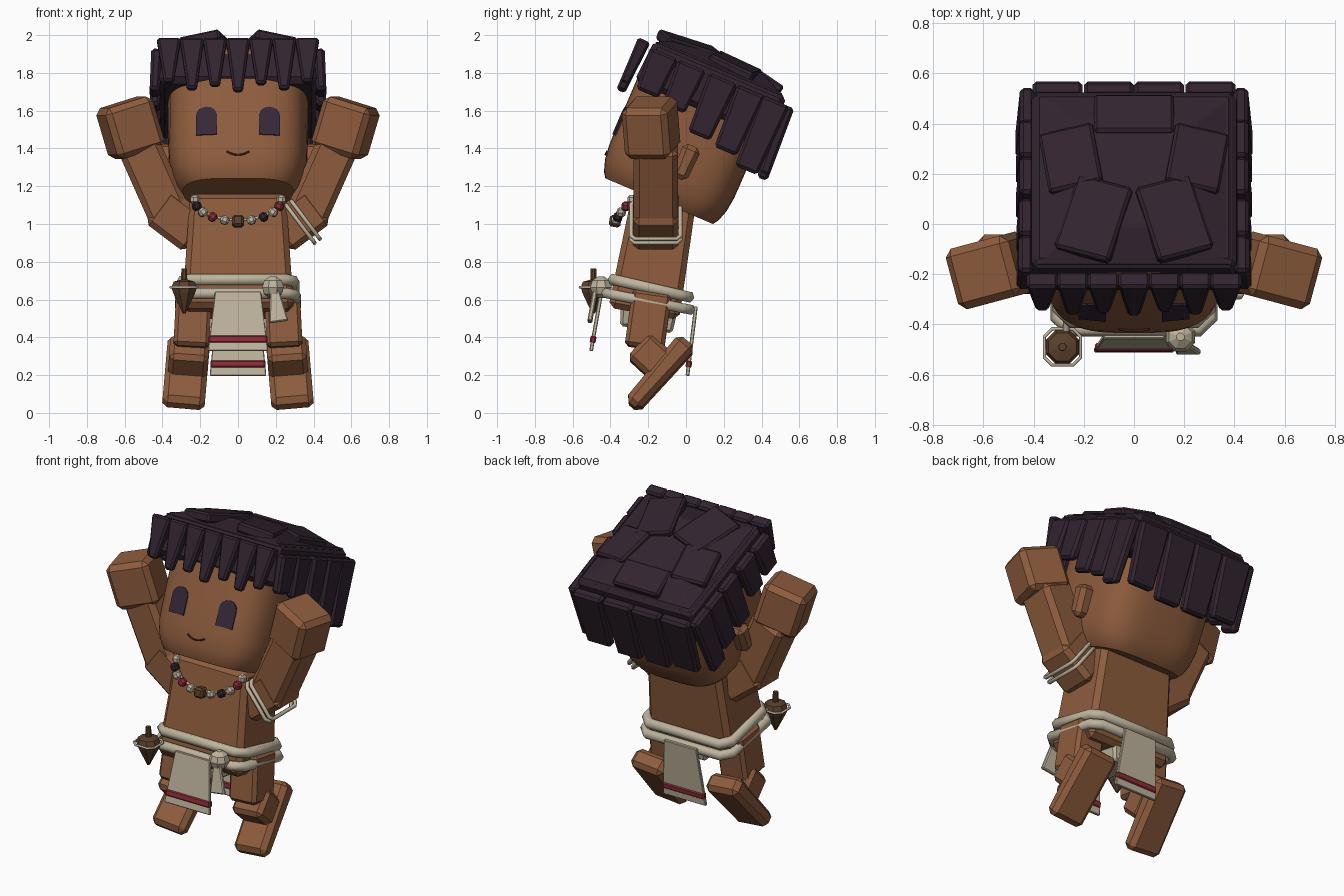
import bpy, bmesh, math
from math import cos, sin, pi, radians
from mathutils import Matrix, Euler, Vector

cube = bpy.data.objects.get("Cube")
if cube:
    bpy.data.objects.remove(cube, do_unlink=True)


def material(name, rgb):
    m = bpy.data.materials.new(name)
    m.use_nodes = True
    m.diffuse_color = (*rgb, 1)
    m.node_tree.nodes["Principled BSDF"].inputs["Base Color"].default_value = (*rgb, 1)
    return m


SKIN = material("brown skin", (0.27, 0.108, 0.047))
HAIR = material("dark plum hair", (0.031, 0.017, 0.029))
EYE = material("plum eye", (0.036, 0.021, 0.04))
MOUTH = material("dark mouth", (0.06, 0.02, 0.012))
CREAM = material("cream cloth", (0.52, 0.46, 0.34))
RED = material("red trim", (0.27, 0.025, 0.04))
WOOD = material("dark wood", (0.105, 0.052, 0.025))


def frame(loc, rot=(0, 0, 0)):
    return Matrix.Translation(loc) @ Euler([radians(a) for a in rot]).to_matrix().to_4x4()


WORLD = Matrix.Identity(4)
HEAD = frame((0, 0.01, 1.48), (-23, 0, 0))


def add(name, data, mat, matrix):
    ob = bpy.data.objects.new(name, data)
    bpy.context.collection.objects.link(ob)
    data.materials.append(mat)
    ob.matrix_world = matrix
    return ob


def mesh_from(bm, name):
    bmesh.ops.recalc_face_normals(bm, faces=bm.faces)
    me = bpy.data.meshes.new(name)
    bm.to_mesh(me)
    bm.free()
    return me


def block(name, mat, size, loc, rot=(0, 0, 0), top=(1, 1), foot=(1, 1), bevel=0.02, base=WORLD):
    """Chamfered box whose top and foot can be narrowed."""
    bm = bmesh.new()
    bmesh.ops.create_cube(bm, size=1)
    for v in bm.verts:
        s = top if v.co.z > 0 else foot
        v.co = Vector((v.co.x * size[0] * s[0], v.co.y * size[1] * s[1], v.co.z * size[2]))
    if bevel:
        bmesh.ops.bevel(bm, geom=bm.edges[:], offset=bevel, segments=1, affect='EDGES')
    return add(name, mesh_from(bm, name), mat, base @ frame(loc, rot))


def loft(name, mat, rings, loc, sides=8, power=2, base=WORLD, smooth=False):
    """Stacked rounded sections given as (height, half width, half depth)."""
    bm = bmesh.new()
    loops = []
    for z, hx, hy in rings:
        loop = []
        for i in range(sides):
            a = 2 * pi * (i + 0.5) / sides
            c, s = cos(a), sin(a)
            loop.append(bm.verts.new((math.copysign(abs(c) ** (2 / power), c) * hx,
                                      math.copysign(abs(s) ** (2 / power), s) * hy, z)))
        loops.append(loop)
    for lo, hi in zip(loops, loops[1:]):
        for i in range(sides):
            j = (i + 1) % sides
            bm.faces.new((lo[i], lo[j], hi[j], hi[i]))
    bm.faces.new(loops[0])
    bm.faces.new(loops[-1])
    me = mesh_from(bm, name)
    if smooth:
        me.polygons.foreach_set("use_smooth", [True] * len(me.polygons))
        me.set_sharp_from_angle(angle=radians(40))
    return add(name, me, mat, base @ frame(loc))


def cord(name, mat, points, radius, matrix, closed=True):
    cu = bpy.data.curves.new(name, 'CURVE')
    cu.dimensions = '3D'
    cu.bevel_depth = radius
    cu.bevel_resolution = 1
    cu.use_fill_caps = True
    sp = cu.splines.new('POLY')
    sp.points.add(len(points) - 1)
    for p, co in zip(sp.points, points):
        p.co = (*co, 1)
    sp.use_cyclic_u = closed
    return add(name, cu, mat, matrix)


def ring(name, hx, hy, cut, radius, matrix, mat=CREAM):
    """Rectangular rope loop with cut corners."""
    corner = [(hx, hy - cut), (hx - cut, hy)]
    pts = corner + [(-x, y) for x, y in reversed(corner)]
    pts += [(-x, -y) for x, y in pts]
    return cord(name, mat, [(x, y, 0) for x, y in pts], radius, matrix)


# Head, with flat underside
loft("head", SKIN, [(-0.39, 0.30, 0.31), (-0.36, 0.325, 0.33), (-0.30, 0.35, 0.35),
                    (-0.22, 0.365, 0.36), (-0.05, 0.37, 0.362), (0.33, 0.37, 0.36)],
     (0, 0, 0), sides=48, power=3.6, base=HEAD, smooth=True)

# Face details
for side, s in (("left", 1), ("right", -1)):
    bm = bmesh.new()
    arch = [(-0.055, -0.08), (0.055, -0.08)]
    arch += [(0.055 * cos(pi * i / 8), 0.03 + 0.05 * sin(pi * i / 8)) for i in range(9)]
    face = bm.faces.new([bm.verts.new((x, 0, z)) for x, z in arch])
    out = bmesh.ops.extrude_face_region(bm, geom=[face])
    moved = [v for v in out["geom"] if isinstance(v, bmesh.types.BMVert)]
    bmesh.ops.translate(bm, verts=moved, vec=(0, 0.009, 0))
    add(side + "_eye", mesh_from(bm, "eye"), EYE, HEAD @ frame((s * 0.167, -0.361, -0.08), (0, 0, s * 6)))
    block(side + "_ear", SKIN, (0.11, 0.12, 0.19), (s * 0.385, 0.05, -0.146), top=(1, 0.85),
          foot=(0.8, 0.7), bevel=0.025, base=HEAD)
smile = [(0.06 * t / 4, -0.357, -0.275 + 0.02 * (t / 4) ** 2) for t in range(-4, 5)]
cord("mouth", MOUTH, smile, 0.005, HEAD, closed=False)

# Hair cap and crown
block("hair_cap", HAIR, (0.84, 0.79, 0.25), (0, 0.025, 0.265), top=(0.97, 0.96), bevel=0.03, base=HEAD)
block("hair_crown", HAIR, (0.80, 0.75, 0.07), (0, 0.02, 0.41), top=(0.6, 0.6), bevel=0.01, base=HEAD)
block("back_crown_lock", HAIR, (0.32, 0.18, 0.06), (0, 0.28, 0.415), (-11, 0, 0), bevel=0.012, base=HEAD)
for s in (1, -1):
    block("side_crown_lock", HAIR, (0.22, 0.26, 0.06), (s * 0.25, 0.09, 0.42), (-2, s * 10, s * -10),
          bevel=0.012, base=HEAD)
    block("front_crown_lock", HAIR, (0.23, 0.32, 0.06), (s * 0.16, -0.17, 0.425), (5, s * 5, s * 18),
          bevel=0.012, base=HEAD)

# Fringe, side and back locks
for i in range(7):
    length = (0.25, 0.29, 0.27, 0.30, 0.26, 0.29, 0.25)[i]
    block("fringe_lock", HAIR, (0.127, 0.07, length), (0.122 * (i - 3), -0.41, 0.365 - length / 2),
          (-2, 0, 0), foot=(0.4, 0.7), bevel=0.012, base=HEAD)
for s in (1, -1):
    for y, low in ((-0.28, 0.11), (-0.12, 0.09), (0.06, 0.01), (0.22, -0.01), (0.36, -0.06)):
        length = 0.34 - low
        block("side_lock", HAIR, (0.06, 0.16, length), (s * 0.435, y, low + length / 2),
              (0, s * -3, 0), foot=(0.9, 0.8), bevel=0.015, base=HEAD)
    for x, low in ((0.1, -0.07), (0.305, -0.04)):
        length = 0.34 - low
        block("back_lock", HAIR, (0.20, 0.065, length), (s * x, 0.445, low + length / 2),
              (3, 0, 0), foot=(0.85, 0.9), bevel=0.015, base=HEAD)

# Torso and limbs
block("torso", SKIN, (0.59, 0.38, 0.62), (0, -0.17, 0.83), (-10, 0, 0), top=(0.86, 0.9), bevel=0.03)
for side, s in (("left", 1), ("right", -1)):
    block(side + "_upper_arm", SKIN, (0.23, 0.24, 0.27), (s * 0.32, -0.16, 1.02), (0, s * 53, 0), bevel=0.03)
    block(side + "_forearm", SKIN, (0.225, 0.235, 0.46), (s * 0.44, -0.16, 1.22), (0, s * 24, 0), bevel=0.03)
    block(side + "_hand", SKIN, (0.27, 0.25, 0.28), (s * 0.57, -0.185, 1.51), (0, s * 17, s * -15), bevel=0.03)
    block(side + "_thigh", SKIN, (0.19, 0.21, 0.30), (s * 0.24, -0.20, 0.49), (-8, s * -3, 0), bevel=0.02)
    block(side + "_ankle", SKIN, (0.21, 0.17, 0.18), (s * 0.26, -0.19, 0.30), (-43, s * -4, 0), bevel=0.025)
    block(side + "_foot", SKIN, (0.225, 0.12, 0.45), (s * 0.275, -0.14, 0.205), (-41, s * -5, 0),
          foot=(1, 0.8), bevel=0.028)

# Arm cords on the left elbow
for k in (0, 0.035):
    ring("arm_cord", 0.125, 0.13, 0.02, 0.012, frame((0.33 + k * 0.8, -0.16, 1.0 + k * 0.6), (0, 53, 0)))

# Necklace beads on a cord
cord("necklace_cord", CREAM, [(0.23 * sin(t * pi / 10), -0.36 + 0.09 * abs(t / 5) ** 2,
                             1.13 - 0.11 * cos(t * pi / 10)) for t in range(-5, 6)], 0.008, WORLD, closed=False)
colours = [CREAM, HAIR, CREAM, RED, CREAM, WOOD, CREAM, HAIR, CREAM, RED, CREAM]
for i, mat in enumerate(colours):
    t = i - 5
    r = 0.062 if t == 0 else 0.046
    a = t * pi / 10
    block("necklace_bead", mat, (r, r, r), (0.23 * sin(a), -0.375 + 0.09 * (t / 5) ** 2, 1.13 - 0.115 * cos(a)),
          (-10, -math.degrees(a), 0), bevel=0.012)

# Rope belt and loincloth
ring("upper_belt", 0.295, 0.205, 0.05, 0.032, frame((0, -0.185, 0.66), (-13, 0, 0)))
ring("lower_belt", 0.305, 0.225, 0.05, 0.03, frame((0, -0.20, 0.59), (-11, 0, 0)))
block("under_cloth", CREAM, (0.24, 0.31, 0.16), (0, -0.2, 0.52), (-8, 0, 0), foot=(0.7, 0.9), bevel=0.015)
for name, width, y, z, tilt, length in (("front", 0.32, -0.475, 0.485, -10, 0.32),
                                        ("back", 0.30, 0.03, 0.38, -7, 0.37)):
    panel = frame((0, y, z), (tilt, 0, 0))
    block(name + "_cloth", CREAM, (width, 0.02, length), (0, 0, 0), top=(0.76, 1), bevel=0.004, base=panel)
    block(name + "_cloth_stripe", RED, (width * 0.975, 0.032, 0.042), (0, 0, 0.062 - length / 2),
          bevel=0.008, base=panel)

# Spinning top hung on the belt
TOP = (-0.285, -0.49, 0.665)
loft("spinning_top", WOOD, [(z, r, r) for z, r in ((-0.14, 0.008), (-0.03, 0.063), (0.0, 0.073), (0.03, 0.06),
                                                   (0.04, 0.018), (0.1, 0.016))], TOP)
ring("spinning_top_cord", 0.072, 0.072, 0.03, 0.007, frame(TOP))
cord("spinning_top_tie", CREAM, [(-0.27, -0.43, 0.67), (-0.27, -0.37, 0.69)], 0.012, WORLD, closed=False)

# Belt knot and tassel
loft("belt_knot", CREAM, [(0.06 * sin(a), 0.062 * cos(a), 0.062 * cos(a))
                          for a in (-1.3, -0.65, 0, 0.65, 1.3)], (0.185, -0.45, 0.665))
block("belt_tassel", CREAM, (0.10, 0.025, 0.17), (0.205, -0.495, 0.565), (-10, -8, 0), top=(0.5, 1), bevel=0.006)
